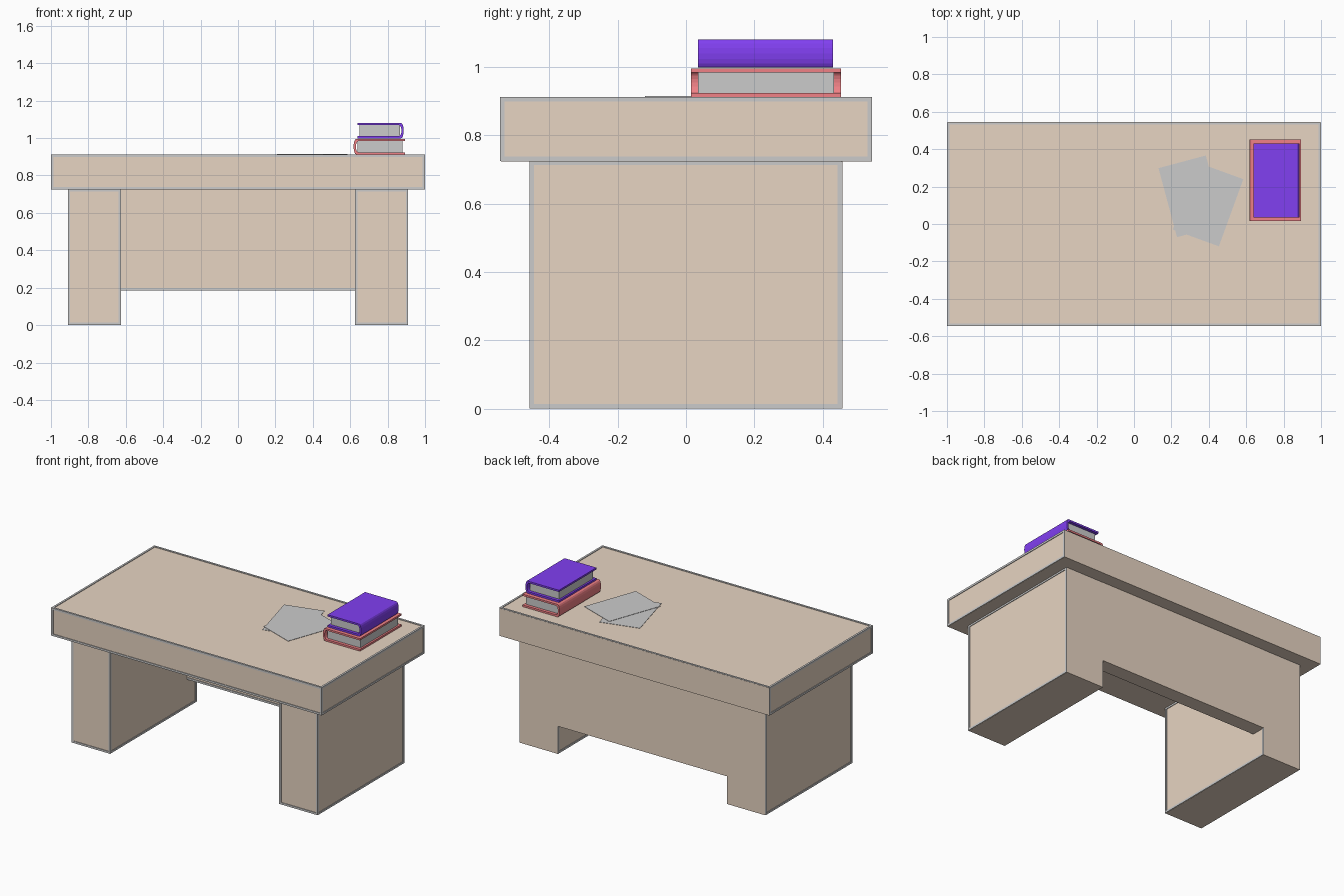
import bpy, bmesh, math

if "Cube" in bpy.data.objects:
    bpy.data.objects.remove(bpy.data.objects["Cube"])


def material(name, rgb):
    m = bpy.data.materials.new(name)
    m.diffuse_color = (*rgb, 1)
    m.use_nodes = True
    m.node_tree.nodes["Principled BSDF"].inputs["Base Color"].default_value = m.diffuse_color
    return m


WOOD = material("wood", (0.80, 0.66, 0.54))
RED = material("red_cover", (0.88, 0.22, 0.24))
BLUE = material("blue_cover", (0.22, 0.05, 0.88))


def finish(name, bm, mat=None):
    bmesh.ops.recalc_face_normals(bm, faces=bm.faces)
    me = bpy.data.meshes.new(name)
    bm.to_mesh(me)
    bm.free()
    ob = bpy.data.objects.new(name, me)
    bpy.context.collection.objects.link(ob)
    if mat:
        me.materials.append(mat)
    return ob


def add_box(bm, lo, hi):
    vs = bmesh.ops.create_cube(bm, size=1)["verts"]
    for v in vs:
        for i in range(3):
            v.co[i] = (lo[i] + hi[i]) / 2 + v.co[i] * (hi[i] - lo[i])


def box(name, lo, hi, mat=None):
    bm = bmesh.new()
    add_box(bm, lo, hi)
    return finish(name, bm, mat)


def trimmed_box(name, lo, hi):
    """Wooden block with thin grey bars along its edges, flush at back and bottom."""
    p = 0.004
    box(name, (lo[0] + p, lo[1] + p, lo[2]), (hi[0] - p, hi[1], hi[2] - p), WOOD)
    a = (lo[0], lo[1], lo[2] + 0.001)
    b = (hi[0], hi[1] - 0.001, hi[2])
    w = 0.013
    bm = bmesh.new()
    for axis in range(3):
        u, v = [i for i in range(3) if i != axis]
        for su in (0, 1):
            for sv in (0, 1):
                l, h = list(a), list(b)
                for i, s in ((u, su), (v, sv)):
                    if s:
                        l[i] = b[i] - w
                    else:
                        h[i] = a[i] + w
                add_box(bm, l, h)
    finish(name + "_trim", bm)


def book(name, x_spine, x_edge, y0, y1, z0, z1, mat):
    """C-shaped cover with a gently rounded spine, around a page block."""
    t, n = 0.012, 8
    d = 1 if x_edge > x_spine else -1
    zc, r = (z0 + z1) / 2, (z1 - z0) / 2
    bulge = 0.014

    def arc(rad, x0):
        return [(x0 - d * bulge * math.cos(a) + d * bulge, zc + rad * math.sin(a))
                for a in (math.pi * (0.5 - i / n) for i in range(n + 1))]

    outer, inner = arc(r, x_spine), arc(r - t, x_spine + d * t)
    outer = [(x_edge, z1)] + outer + [(x_edge, z0)]
    inner = [(x_edge, z1 - t)] + inner + [(x_edge, z0 + t)]
    bm = bmesh.new()
    rings = [[[bm.verts.new((x, y, z)) for x, z in line] for line in (outer, inner)]
             for y in (y0, y1)]
    (fo, fi), (bo, bi) = rings
    for k in range(len(fo) - 1):
        for p, q in ((fo, fi), (bo, bi), (fo, bo), (fi, bi)):
            bm.faces.new((p[k], p[k + 1], q[k + 1], q[k]))
    for k in (0, -1):
        bm.faces.new((fo[k], fi[k], bi[k], bo[k]))
    finish(name + "_cover", bm, mat)
    xa, xb = sorted((x_spine + d * 0.02, x_edge - d * 0.012))
    box(name + "_pages", (xa, y0 + 0.02, z0 + t - 0.001), (xb, y1 - 0.02, z1 - t + 0.001))


# Desk top and pedestals
trimmed_box("desk_top", (-1, -0.545, 0.724), (1, 0.545, 0.912))
for side, x0, x1 in (("left", -0.91, -0.625), ("right", 0.625, 0.91)):
    trimmed_box(side + "_pedestal", (x0, -0.458, 0), (x1, 0.458, 0.726))

# Back panel with grey strip on its lower front edge
box("back_panel", (-0.63, 0.362, 0.185), (0.63, 0.458, 0.726), WOOD)
box("back_panel_trim", (-0.628, 0.358, 0.186), (0.628, 0.371, 0.199))

# Two loose sheets of paper
for i, (x, y, z, ang) in enumerate(((0.307, 0.148, 0.9115, 15), (0.396, 0.105, 0.9135, -20))):
    sheet = box(f"paper_sheet_{i + 1}", (-0.131, -0.191, -0.001), (0.131, 0.191, 0.001))
    sheet.location = (x, y, z)
    sheet.rotation_euler.z = math.radians(ang)

# Stacked books
book("lower_book", 0.618, 0.892, 0.015, 0.453, 0.912, 0.996, RED)
book("upper_book", 0.886, 0.638, 0.035, 0.431, 0.9985, 1.081, BLUE)
